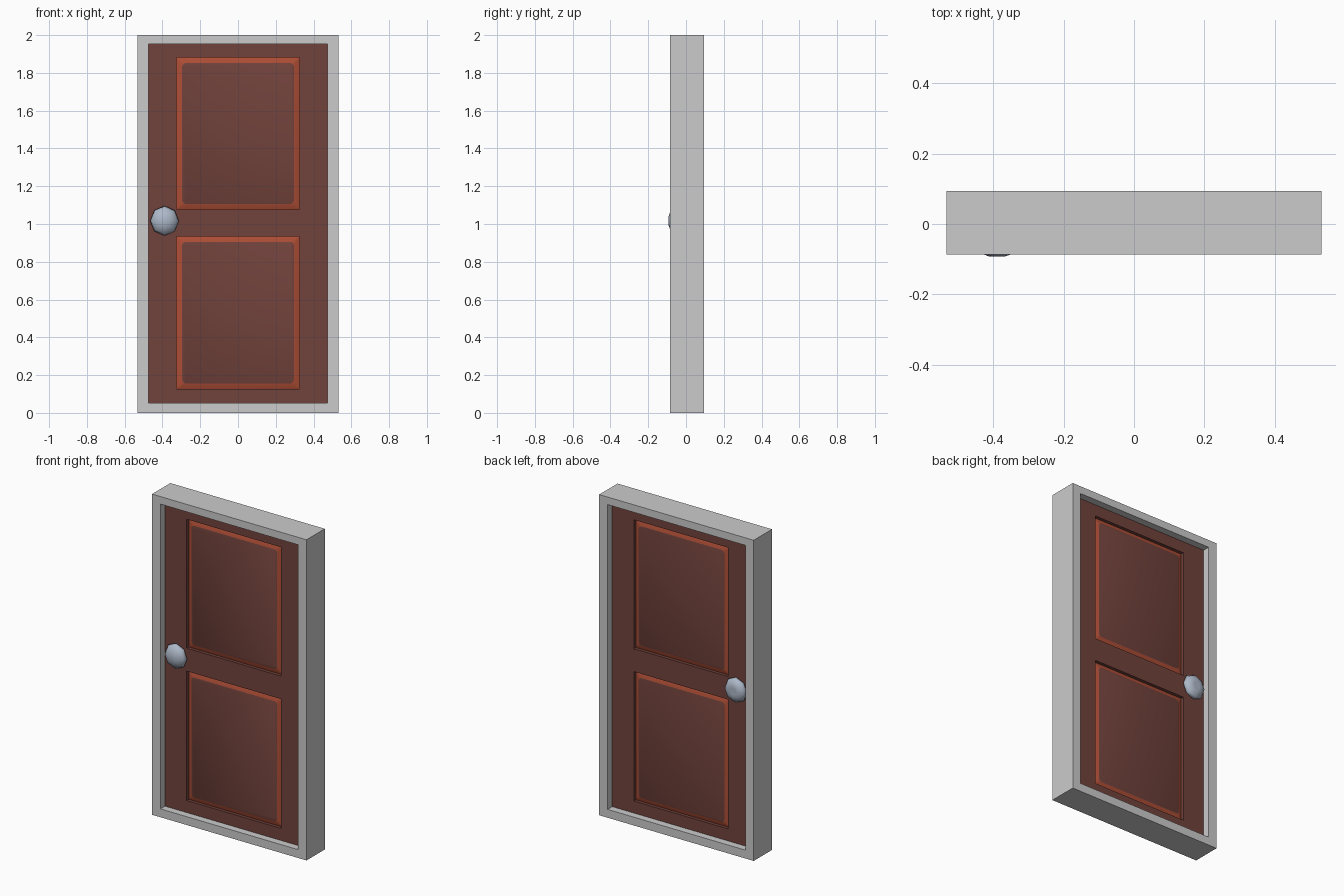
import bpy, bmesh, math
from mathutils import Vector

if "Cube" in bpy.data.objects:
    bpy.data.objects.remove(bpy.data.objects["Cube"])


def material(name, rgb):
    m = bpy.data.materials.new(name)
    m.diffuse_color = (*rgb, 1)
    m.use_nodes = True
    m.node_tree.nodes["Principled BSDF"].inputs["Base Color"].default_value = m.diffuse_color
    return m


GREY = material("frame_grey", (0.60, 0.60, 0.60))
BROWN = material("door_brown", (0.165, 0.054, 0.044))
ORANGE = material("trim_orange", (0.42, 0.075, 0.036))
STEEL = material("knob_steel", (0.42, 0.48, 0.58))


def finish(name, bm, mats, smooth=False):
    bmesh.ops.recalc_face_normals(bm, faces=bm.faces)
    me = bpy.data.meshes.new(name)
    for f in bm.faces:
        f.smooth = smooth
    bm.to_mesh(me)
    bm.free()
    for m in mats:
        me.materials.append(m)
    ob = bpy.data.objects.new(name, me)
    bpy.context.collection.objects.link(ob)
    return ob


def slab(name, xs, zs, holes, y0, y1, mat):
    """Grid of cells, minus the hole cells, extruded from y0 to y1."""
    bm = bmesh.new()
    v = [[bm.verts.new((x, y0, z)) for z in zs] for x in xs]
    for i in range(len(xs) - 1):
        for k in range(len(zs) - 1):
            if (i, k) not in holes:
                bm.faces.new((v[i][k], v[i + 1][k], v[i + 1][k + 1], v[i][k + 1]))
    out = bmesh.ops.extrude_face_region(bm, geom=bm.faces[:], use_keep_orig=True)
    moved = [g for g in out["geom"] if isinstance(g, bmesh.types.BMVert)]
    bmesh.ops.translate(bm, verts=moved, vec=(0, y1 - y0, 0))
    bmesh.ops.dissolve_limit(bm, angle_limit=0.01, verts=bm.verts, edges=bm.edges)
    return finish(name, bm, [mat])


def rounded_rect(bm, hx, hz, r, y, cz, n=4):
    loop = []
    for q, (sx, sz) in enumerate([(1, 1), (-1, 1), (-1, -1), (1, -1)]):
        for i in range(n):
            a = math.pi / 2 * (q + i / (n - 1))
            loop.append(bm.verts.new((sx * (hx - r) + r * math.cos(a), y,
                                      cz + sz * (hz - r) + r * math.sin(a))))
    return loop


# Frame and door slab
YC = 0.004
slab("door_frame", [-0.533, -0.475, 0.475, 0.533], [0, 0.052, 1.953, 2.0],
     {(1, 1)}, YC - 0.09, YC + 0.09, GREY)
HX = 0.325
ROWS = [(0.127, 0.934), (1.077, 1.881)]
DOOR = 0.045
slab("door", [-0.476, -HX, HX, 0.476], [0.051, *ROWS[0], *ROWS[1], 1.954],
     {(1, 1), (1, 3)}, YC - DOOR, YC + DOOR, BROWN)

# Raised panels: orange sloping border around a brown field, both sides
for label, (z0, z1) in zip(("lower", "upper"), ROWS):
    for side, s in (("front", -1), ("back", 1)):
        bm = bmesh.new()
        cz, hz = (z0 + z1) / 2, (z1 - z0) / 2
        outer = rounded_rect(bm, HX, hz, 0.002, YC + s * (DOOR - 0.02), cz)
        inner = rounded_rect(bm, HX - 0.029, hz - 0.029, 0.02, YC + s * (DOOR - 0.005), cz)
        n = len(outer)
        for i in range(n):
            j = (i + 1) % n
            bm.faces.new((outer[i], outer[j], inner[j], inner[i])).material_index = 1
        field = bm.faces.new(inner)
        if s < 0:
            bmesh.ops.reverse_faces(bm, faces=bm.faces[:])
        field.normal_update()
        flip = field.normal.y * s < 0
        ob = finish(f"{label}_panel_{side}", bm, [BROWN, ORANGE], True)
        # keep the field facing outwards
        if max(ob.data.polygons, key=lambda p: p.area).normal.y * s < 0:
            ob.data.flip_normals()

# Faceted knobs: eight-sided turned profile (radius, distance from door middle)
PROFILE = [(0.03, 0.04), (0.06, 0.047), (0.076, 0.058), (0.066, 0.076), (0.04, 0.09), (0.022, 0.0965)]
SIDES = 8
for side, s in (("front", -1), ("back", 1)):
    bm = bmesh.new()
    rings = []
    for r, d in PROFILE:
        if s > 0:
            d = min(d, 0.0893)if r > 0.03 else d - 0.007 * (d > 0.05)
        rings.append([bm.verts.new((-0.389 + r * math.cos(2 * math.pi * i / SIDES), YC + s * d,
                                    1.017 + 1.04 * r * math.sin(2 * math.pi * i / SIDES)))
                      for i in range(SIDES)])
    for a, b in zip(rings, rings[1:]):
        for i in range(SIDES):
            j = (i + 1) % SIDES
            bm.faces.new((a[i], a[j], b[j], b[i]))
    bm.faces.new(rings[0])
    bm.faces.new(rings[-1])
    finish(f"knob_{side}", bm, [STEEL], True)
